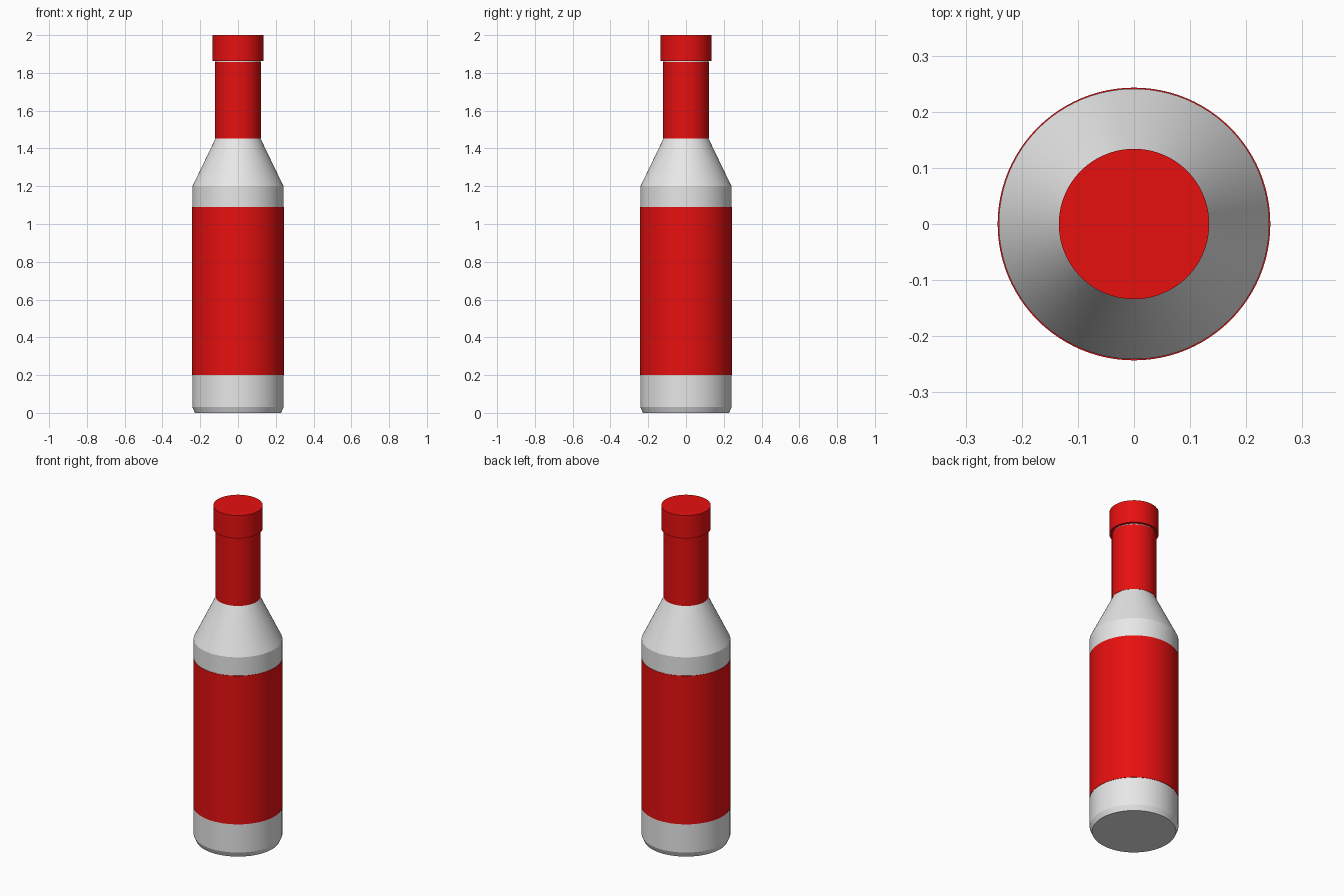
import bpy
import bmesh
import math

cube = bpy.data.objects.get("Cube")
if cube:
    bpy.data.objects.remove(cube, do_unlink=True)

SEGMENTS = 96


def make_material(name, color):
    mat = bpy.data.materials.new(name)
    mat.use_nodes = True
    mat.diffuse_color = color
    mat.node_tree.nodes["Principled BSDF"].inputs["Base Color"].default_value = color
    return mat


white = make_material("white", (0.8, 0.8, 0.8, 1))
red = make_material("red", (0.8, 0.005, 0.005, 1))


def lathe(name, profile, mat):
    """Revolve (radius, height) points about z; radius 0 closes an end."""
    bm = bmesh.new()
    verts = [bm.verts.new((r, 0, z)) for r, z in profile]
    edges = [bm.edges.new(pair) for pair in zip(verts, verts[1:])]
    bmesh.ops.spin(bm, geom=verts + edges, cent=(0, 0, 0), axis=(0, 0, 1),
                   angle=2 * math.pi, steps=SEGMENTS, use_duplicate=False)
    bmesh.ops.remove_doubles(bm, verts=bm.verts, dist=0.0001)
    bmesh.ops.recalc_face_normals(bm, faces=bm.faces)
    mesh = bpy.data.meshes.new(name)
    bm.to_mesh(mesh)
    bm.free()
    mesh.materials.append(mat)
    obj = bpy.data.objects.new(name, mesh)
    bpy.context.collection.objects.link(obj)
    bpy.ops.object.select_all(action='DESELECT')
    obj.select_set(True)
    bpy.context.view_layer.objects.active = obj
    bpy.ops.object.shade_smooth_by_angle(angle=math.radians(15))
    return obj


def sleeve(name, inner, outer, bottom, top, mat):
    """Thin closed ring wrapped round the bottle."""
    return lathe(name, [(inner, bottom), (outer, bottom), (outer, top),
                        (inner, top), (inner, bottom)], mat)


# Bottle with chamfered base, tapered shoulder and straight neck
lathe("bottle", [(0, 0), (0.228, 0), (0.241, 0.03), (0.241, 1.2),
                 (0.118, 1.455), (0.118, 1.9), (0, 1.9)], white)

# Label round the body and foil round the neck
sleeve("body_label", 0.24, 0.243, 0.2, 1.09, red)
sleeve("neck_foil", 0.117, 0.121, 1.452, 1.857, red)

# Cap overhanging the neck
lathe("cap", [(0, 1.863), (0.134, 1.863), (0.134, 2), (0, 2)], red)
